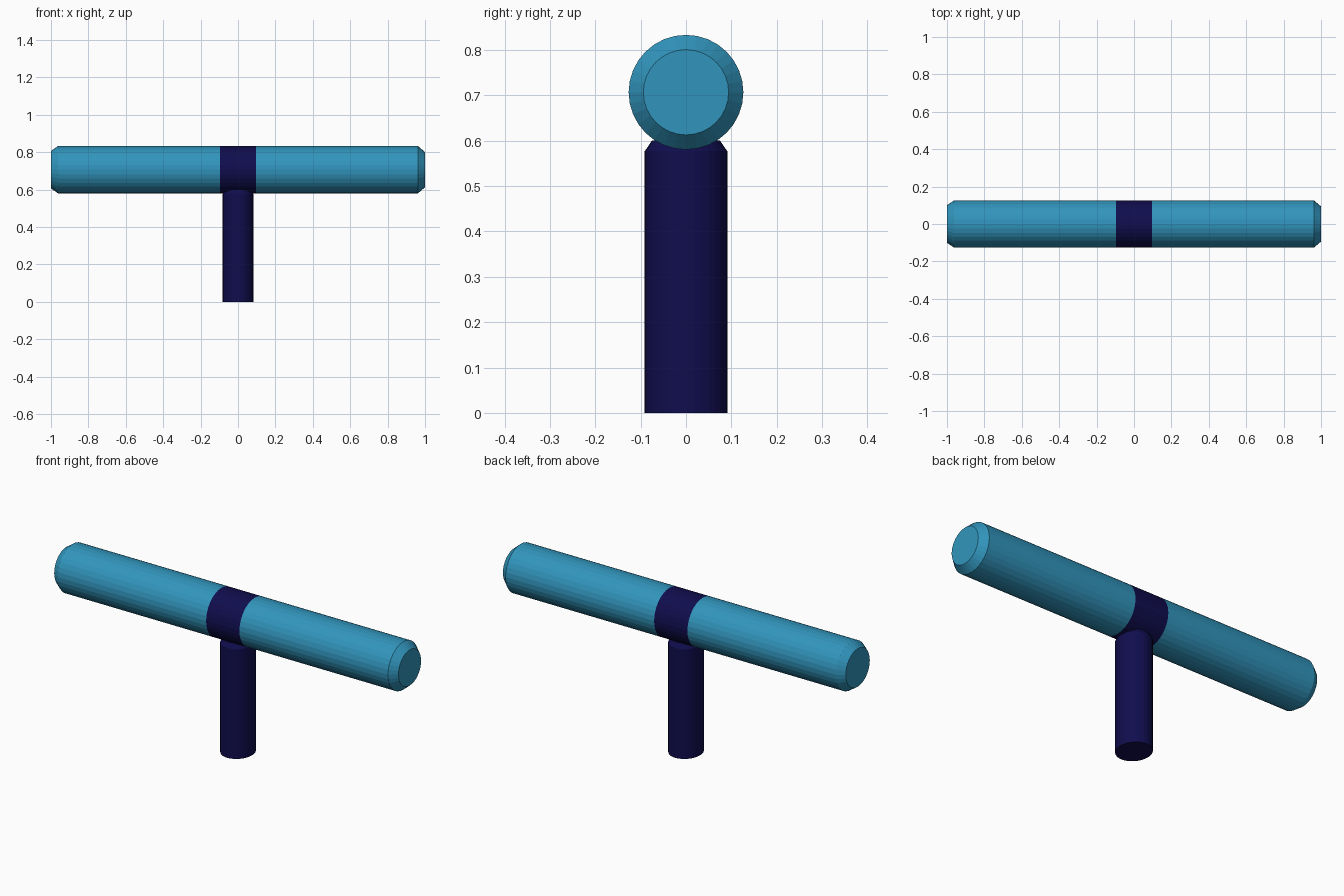
import bpy, bmesh, math
from mathutils import Matrix

if "Cube" in bpy.data.objects:
    bpy.data.objects.remove(bpy.data.objects["Cube"])


def material(name, rgb):
    m = bpy.data.materials.new(name)
    m.diffuse_color = (*rgb, 1)
    m.use_nodes = True
    m.node_tree.nodes["Principled BSDF"].inputs["Base Color"].default_value = m.diffuse_color
    return m


teal = material("teal", (0.031, 0.300, 0.505))
navy = material("navy", (0.005, 0.004, 0.075))


def lathe(name, profile, mats, matrix, sides=32, rule=None):
    """Closed solid of revolution about z from (radius, height) pairs."""
    bm = bmesh.new()
    rings = [[bm.verts.new((r * math.cos(2 * math.pi * i / sides),
                            r * math.sin(2 * math.pi * i / sides), h))
              for i in range(sides)] for r, h in profile]
    for a, b in zip(rings, rings[1:]):
        for i in range(sides):
            j = (i + 1) % sides
            bm.faces.new((a[i], a[j], b[j], b[i]))
    bm.faces.new(rings[0][::-1])
    bm.faces.new(rings[-1])
    if rule:
        for f in bm.faces:
            f.material_index = rule(f.calc_center_median())
    bm.transform(matrix)
    bmesh.ops.recalc_face_normals(bm, faces=bm.faces)
    me = bpy.data.meshes.new(name)
    bm.to_mesh(me)
    bm.free()
    for m in mats:
        me.materials.append(m)
    ob = bpy.data.objects.new(name, me)
    bpy.context.collection.objects.link(ob)
    return ob


# Horizontal bar with chamfered ends and a flush dark band in the middle
R = 0.1265
lathe("crossbar",
      [(0.100, -1.0), (R, -0.962), (R, -0.097), (R, 0.097), (R, 0.962), (0.094, 1.0)],
      [teal, navy],
      Matrix.Translation((0, 0, 0.707)) @ Matrix.Rotation(math.pi / 2, 4, 'Y'),
      rule=lambda c: 1 if abs(c.z) < 0.09 else 0)

# Slightly oval upright post with a chamfered top
lathe("post", [(1, 0), (1, 0.577), (0.82, 0.601)], [navy],
      Matrix.Diagonal((0.082, 0.091, 1, 1)))
